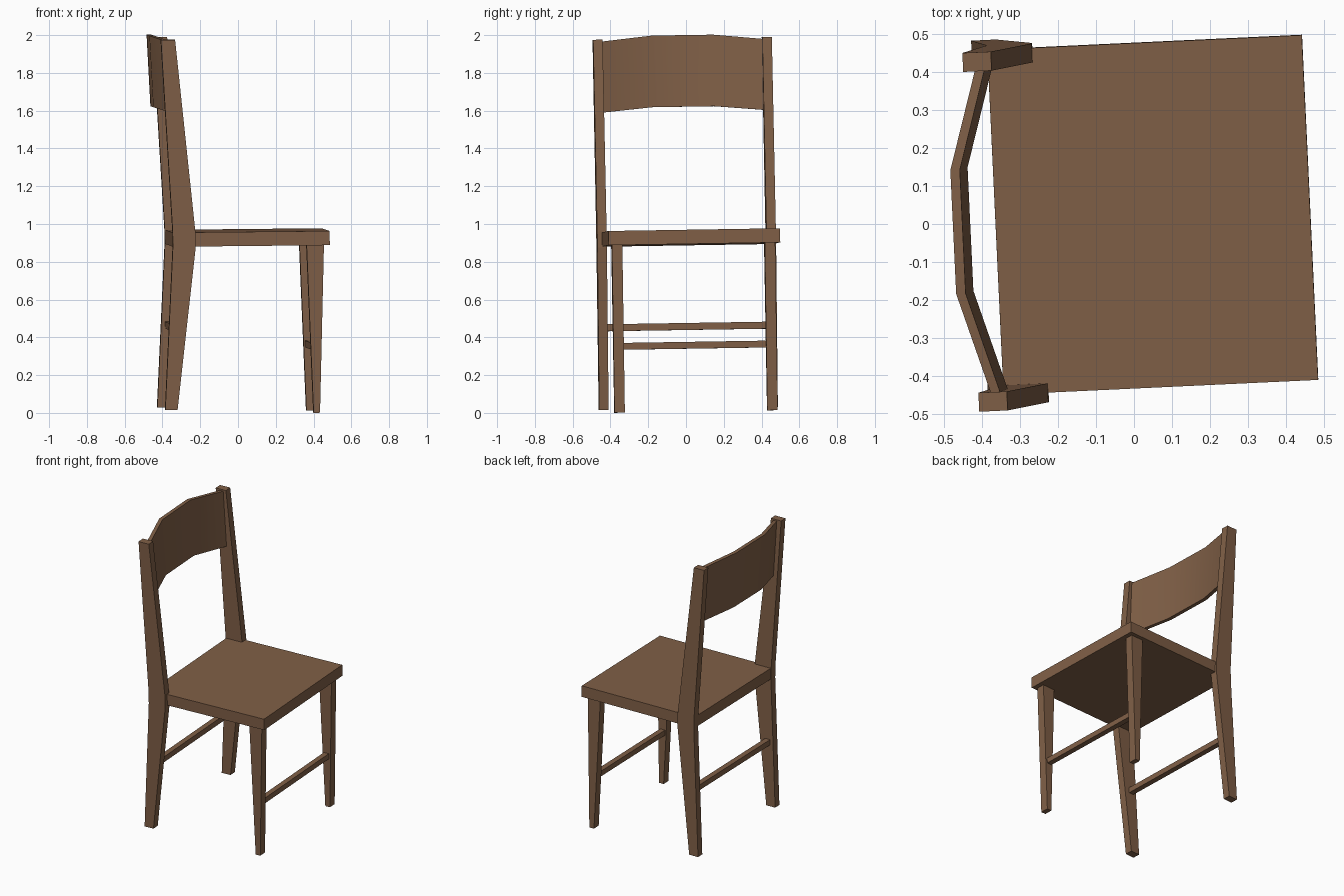
import bpy, bmesh
from mathutils import Euler

if "Cube" in bpy.data.objects:
    bpy.data.objects.remove(bpy.data.objects["Cube"])

wood = bpy.data.materials.new("brown wood")
wood.diffuse_color = (0.215, 0.115, 0.062, 1)
wood.use_nodes = True
wood.node_tree.nodes["Principled BSDF"].inputs["Base Color"].default_value = wood.diffuse_color

# The whole chair stands very slightly turned and tilted
TURN = Euler((0.016, -0.01, 0.047)).to_matrix().to_4x4()


def finish(name, bm):
    bmesh.ops.recalc_face_normals(bm, faces=bm.faces)
    bm.transform(TURN)
    me = bpy.data.meshes.new(name)
    bm.to_mesh(me)
    bm.free()
    me.materials.append(wood)
    ob = bpy.data.objects.new(name, me)
    bpy.context.collection.objects.link(ob)
    return ob


def loft(name, rings):
    """Skin a row of equal-length closed rings and cap both ends."""
    bm = bmesh.new()
    vs = [[bm.verts.new(p) for p in r] for r in rings]
    n = len(rings[0])
    for a, b in zip(vs, vs[1:]):
        for i in range(n):
            j = (i + 1) % n
            bm.faces.new((a[i], a[j], b[j], b[i]))
    bm.faces.new(vs[0])
    bm.faces.new(vs[-1])
    return finish(name, bm)


def prism(name, profile, y0, y1):
    """Side profile (x, z) extruded across y."""
    return loft(name, [[(x, y, z) for x, z in profile] for y in (y0, y1)])


def box(name, x0, x1, y0, y1, z0, z1):
    return prism(name, [(x0, z0), (x1, z0), (x1, z1), (x0, z1)], y0, y1)


# Seat
box("seat", -0.355, 0.475, -0.418, 0.492, 0.89, 0.965)

# Rear posts: widest at the seat, tapering to foot and top
post = [(-0.406, 0.026), (-0.341, 0.026), (-0.237, 0.885), (-0.238, 0.97),
        (-0.336, 1.986), (-0.411, 1.986), (-0.358, 0.97), (-0.358, 0.885)]
for side, y in (("right", -0.4185), ("left", 0.4785)):
    prism("rear_post_" + side, post, y - 0.025, y + 0.025)

# Front legs, tapered front and back
leg = [(0.382, 0.003), (0.416, 0.003), (0.445, 0.892), (0.353, 0.892)]
for side, y in (("right", -0.371), ("left", 0.439)):
    prism("front_leg_" + side, leg, y - 0.0275, y + 0.0275)

# Stretchers
box("front_stretcher", 0.379, 0.415, -0.36, 0.43, 0.336, 0.372)
box("rear_stretcher", -0.36, -0.324, -0.41, 0.47, 0.442, 0.479)

# Curved back slat: (y offset, back x, bottom z, top z)
rings = []
for y, x, zb, zt in ((-0.43, -0.378, 1.60, 1.976), (-0.163, -0.457, 1.625, 2.004),
                     (0.163, -0.457, 1.625, 2.004), (0.43, -0.378, 1.60, 1.976)):
    y += 0.033
    rings.append([(x, y, zt), (x + 0.025, y, zt),
                  (x + 0.042, y, zb), (x + 0.017, y, zb)])
slat = loft("back_slat", rings)
bpy.context.view_layer.objects.active = slat
slat.select_set(True)
bpy.ops.object.shade_smooth_by_angle(angle=0.6)
